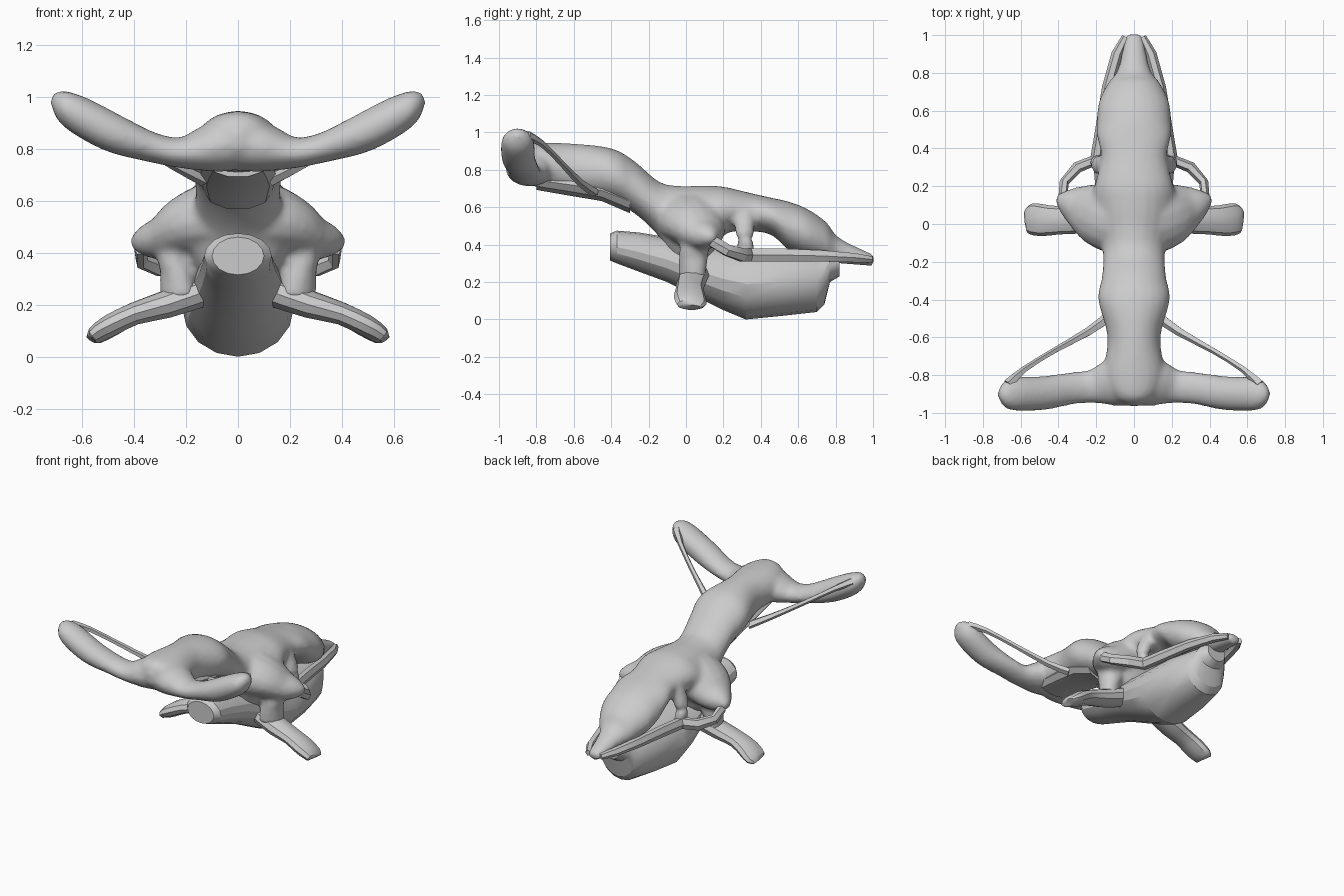
import bpy, bmesh, math
from mathutils import Vector

def catmull(pts, n):
    """Smoothly resample a list of number tuples."""
    out = []
    for i in range(len(pts) - 1):
        p = [Vector(pts[min(max(k, 0), len(pts) - 1)]) for k in (i - 1, i, i + 1, i + 2)]
        for j in range(n):
            t = j / n
            out.append(0.5 * (2 * p[1] + (p[2] - p[0]) * t + (2 * p[0] - 5 * p[1] + 4 * p[2] - p[3]) * t * t
                              + (3 * p[1] - p[0] - 3 * p[2] + p[3]) * t ** 3))
    return out + [Vector(pts[-1])]

def skin(bm, rings):
    rows = [[bm.verts.new(c) for c in r] for r in rings]
    n = len(rows[0])
    for a, b in zip(rows, rows[1:]):
        for i in range(n):
            bm.faces.new((a[i], a[(i + 1) % n], b[(i + 1) % n], b[i]))
    bm.faces.new(rows[0][::-1])
    bm.faces.new(rows[-1])

def loft(bm, secs, sides=24, sub=4):
    """Sections along y: (y, half width, bottom z, top z)."""
    rings = []
    for y, w, lo, hi in (catmull(secs, sub) if sub > 1 else secs):
        w = max(w, 0.004)
        rings.append([(w * math.cos(a), y, (lo + hi) / 2 + (hi - lo) / 2 * math.sin(a))
                      for a in (math.tau * i / sides for i in range(sides))])
    skin(bm, rings)

def tube(bm, path, sides=16, sub=4):
    """Mirrored tubes; path points: (x, y, z, horizontal radius, other radius)."""
    for s in (1, -1):
        pts = catmull(path, sub) if sub > 1 else [Vector(p) for p in path]
        cs = [Vector((p[0] * s, p[1], p[2])) for p in pts]
        rings = []
        for k, p in enumerate(pts):
            d = (cs[min(k + 1, len(cs) - 1)] - cs[max(k - 1, 0)]).normalized()
            u = d.cross(Vector((0, 0, 1))).normalized()
            v = u.cross(d)
            rings.append([cs[k] + u * p[3] * math.cos(a) + v * p[4] * math.sin(a)
                          for a in (math.tau * i / sides for i in range(sides))])
        skin(bm, rings)

def finish(bm, name, voxel=0, smooth=0, angle=40):
    bmesh.ops.recalc_face_normals(bm, faces=bm.faces)
    me = bpy.data.meshes.new(name)
    bm.to_mesh(me)
    bm.free()
    ob = bpy.data.objects.new(name, me)
    bpy.context.collection.objects.link(ob)
    if voxel:
        m = ob.modifiers.new("blend", 'REMESH')
        m.mode, m.voxel_size, m.use_smooth_shade = 'VOXEL', voxel, True
        m = ob.modifiers.new("soften", 'SMOOTH')
        m.factor, m.iterations = 0.5, smooth
    else:
        bpy.ops.object.select_all(action='DESELECT')
        ob.select_set(True)
        bpy.context.view_layer.objects.active = ob
        bpy.ops.object.shade_smooth_by_angle(angle=math.radians(angle))
    return ob

# back, tail flukes, shoulders and cheek struts, blended together
bm = bmesh.new()
loft(bm, [(-0.965, 0.02, 0.80, 0.86), (-0.92, 0.11, 0.75, 0.93), (-0.8, 0.16, 0.71, 0.945),
          (-0.6, 0.14, 0.66, 0.94), (-0.4, 0.19, 0.63, 0.915), (-0.28, 0.17, 0.57, 0.85),
          (-0.15, 0.165, 0.45, 0.74), (-0.05, 0.20, 0.28, 0.715), (0.1, 0.24, 0.27, 0.715),
          (0.2, 0.21, 0.45, 0.71), (0.35, 0.175, 0.47, 0.675), (0.46, 0.195, 0.45, 0.65),
          (0.55, 0.195, 0.37, 0.63), (0.65, 0.185, 0.33, 0.59), (0.75, 0.135, 0.31, 0.52),
          (0.82, 0.085, 0.30, 0.435), (1.005, 0.045, 0.285, 0.345)])
tube(bm, [(0.03, -0.83, 0.82, 0.13, 0.11), (0.12, -0.84, 0.80, 0.125, 0.09),
          (0.22, -0.86, 0.785, 0.09, 0.06),
          (0.33, -0.87, 0.805, 0.085, 0.058), (0.48, -0.895, 0.86, 0.09, 0.075),
          (0.62, -0.90, 0.935, 0.09, 0.072), (0.68, -0.90, 0.98, 0.07, 0.05),
          (0.715, -0.90, 1.0, 0.02, 0.02)])
tube(bm, [(0.04, 0.03, 0.54, 0.21, 0.16), (0.17, 0.05, 0.51, 0.18, 0.13),
          (0.28, 0.09, 0.46, 0.125, 0.09), (0.36, 0.12, 0.445, 0.07, 0.06),
          (0.41, 0.14, 0.44, 0.02, 0.02)])
tube(bm, [(0.14, 0.31, 0.56, 0.06, 0.05), (0.19, 0.315, 0.45, 0.05, 0.04), (0.18, 0.32, 0.34, 0.05, 0.04)])
tube(bm, [(0.22, 0.05, 0.44, 0.08, 0.10), (0.235, 0.04, 0.34, 0.07, 0.08), (0.23, 0.03, 0.22, 0.06, 0.08)])
finish(bm, "back_and_tail", 0.016, 4)

# faceted belly and lower jaw with the blunt front stub
bm = bmesh.new()
loft(bm, [(-0.405, 0.10, 0.315, 0.46), (-0.37, 0.13, 0.30, 0.475), (-0.25, 0.135, 0.255, 0.465),
          (-0.1, 0.15, 0.20, 0.44), (0.06, 0.18, 0.12, 0.40), (0.2, 0.205, 0.05, 0.385),
          (0.32, 0.215, 0.0, 0.38), (0.52, 0.20, 0.02, 0.375), (0.70, 0.155, 0.04, 0.36),
          (0.74, 0.13, 0.08, 0.36), (0.77, 0.11, 0.2, 0.36), (0.82, 0.07, 0.23, 0.35)], sides=16, sub=1)
finish(bm, "belly_and_jaw", angle=25)

# lip rails running from the shoulders to the snout tip
bm = bmesh.new()
tube(bm, [(0.375, 0.14, 0.42, 0.025, 0.035), (0.37, 0.22, 0.37, 0.025, 0.035), (0.30, 0.30, 0.345, 0.03, 0.04),
          (0.20, 0.34, 0.345, 0.035, 0.04), (0.175, 0.5, 0.345, 0.03, 0.04),
          (0.14, 0.72, 0.34, 0.03, 0.035), (0.09, 0.9, 0.33, 0.03, 0.028),
          (0.045, 0.99, 0.32, 0.02, 0.02)], sides=6, sub=1)
finish(bm, "lip_rails", angle=25)

# side flippers
bm = bmesh.new()
tube(bm, [(0.14, 0.05, 0.25, 0.08, 0.06), (0.28, 0.03, 0.20, 0.08, 0.055), (0.40, 0.02, 0.165, 0.075, 0.045),
          (0.49, 0.02, 0.12, 0.085, 0.045), (0.55, 0.03, 0.08, 0.08, 0.035),
          (0.565, 0.03, 0.065, 0.05, 0.02)], sides=10, sub=2)
finish(bm, "flippers", angle=30)

# thin struts from the tail to the fluke tips
bm = bmesh.new()
tube(bm, [(0.13, -0.49, 0.68, 0.03, 0.025), (0.24, -0.57, 0.735, 0.024, 0.02),
          (0.42, -0.67, 0.84, 0.016, 0.016), (0.58, -0.77, 0.94, 0.018, 0.018),
          (0.665, -0.85, 0.985, 0.03, 0.025)], sides=5, sub=2)
finish(bm, "fluke_struts", angle=20)

# rough flat underside of the tail
bm = bmesh.new()
loft(bm, [(-0.80, 0.12, 0.69, 0.80), (-0.6, 0.14, 0.655, 0.78), (-0.45, 0.15, 0.63, 0.75),
          (-0.3, 0.13, 0.565, 0.70)], sides=10, sub=1)
finish(bm, "tail_underside", angle=20)
